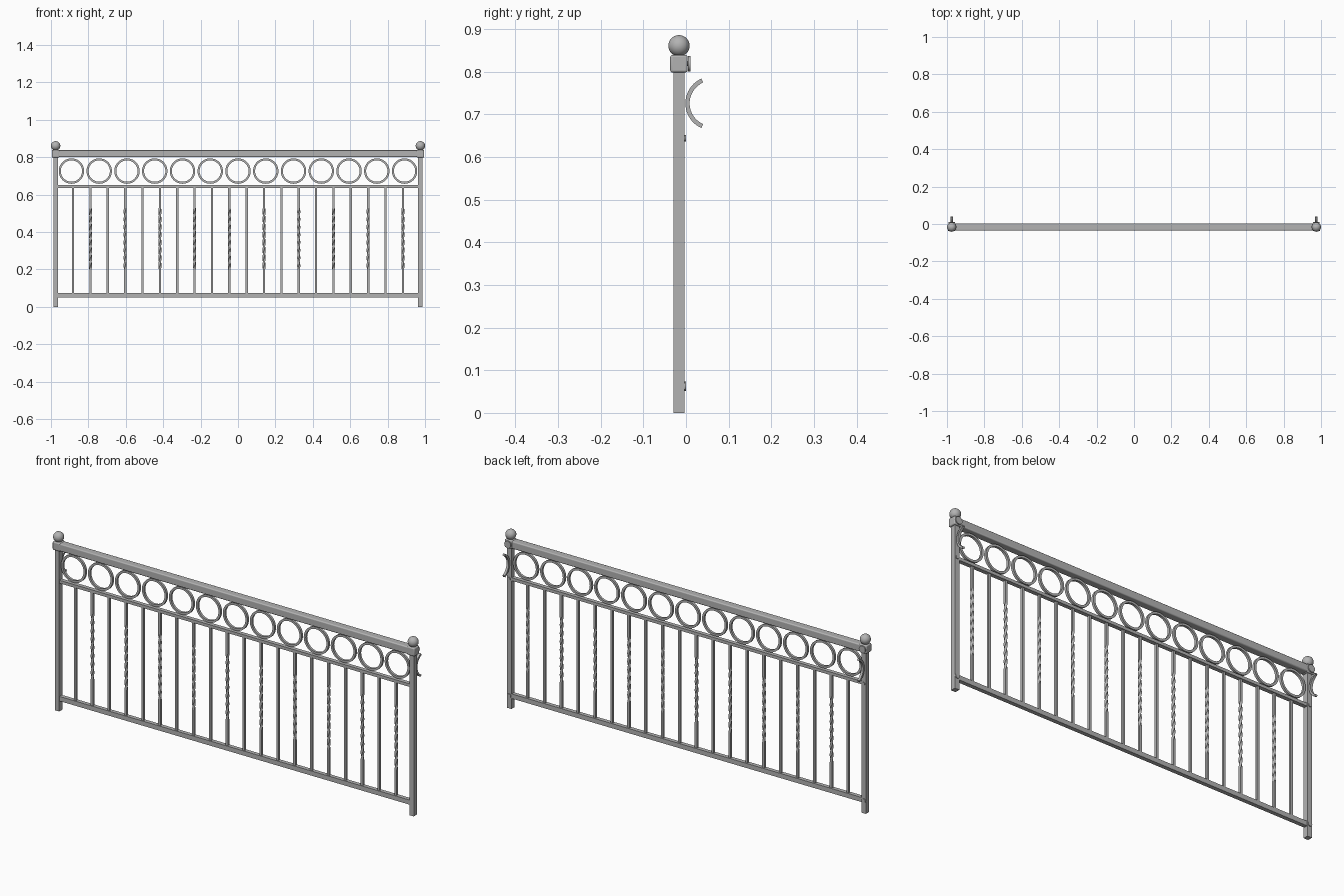
import bpy, bmesh
from math import cos, sin, pi, radians
from mathutils import Matrix, Vector

cube = bpy.data.objects.get("Cube")
if cube:
    bpy.data.objects.remove(cube)

metal = bpy.data.materials.new("grey_metal")
metal.use_nodes = True
GREY = (0.45, 0.45, 0.45, 1)
metal.diffuse_color = GREY
metal.node_tree.nodes["Principled BSDF"].inputs["Base Color"].default_value = GREY
metal.node_tree.nodes["Principled BSDF"].inputs["Roughness"].default_value = 0.6

Y = -0.0165          # centre plane of the railing
POST_X = 0.975
RING_Z = 0.726


def finish(bm, name, smooth=False, bevel=0):
    bmesh.ops.recalc_face_normals(bm, faces=bm.faces)
    mesh = bpy.data.meshes.new(name)
    bm.to_mesh(mesh)
    bm.free()
    mesh.materials.append(metal)
    ob = bpy.data.objects.new(name, mesh)
    bpy.context.collection.objects.link(ob)
    if bevel:
        mod = ob.modifiers.new("Bevel", "BEVEL")
        mod.width = bevel
        mod.segments = 3
    if smooth or bevel:
        bpy.ops.object.select_all(action="DESELECT")
        ob.select_set(True)
        bpy.context.view_layer.objects.active = ob
        bpy.ops.object.shade_smooth_by_angle(angle=radians(35))
    return ob


def box(name, centre, size, bevel=0):
    bm = bmesh.new()
    bmesh.ops.create_cube(bm, size=1, matrix=Matrix.Translation(centre) @ Matrix.Diagonal((*size, 1)))
    return finish(bm, name, bevel=bevel)


def disc(name, centre, radius, depth):
    """Short cylinder with its axis along y."""
    bm = bmesh.new()
    bmesh.ops.create_cone(bm, cap_ends=True, segments=20, radius1=radius, radius2=radius, depth=depth,
                          matrix=Matrix.Translation(centre) @ Matrix.Rotation(pi / 2, 4, "X"))
    return finish(bm, name, smooth=True)


def skin(bm, loops, closed=False):
    """Join consecutive four-sided sections with faces."""
    rows = [[bm.verts.new(p) for p in loop] for loop in loops]
    pairs = list(zip(rows, rows[1:]))
    if closed:
        pairs.append((rows[-1], rows[0]))
    else:
        bm.faces.new(rows[0])
        bm.faces.new(rows[-1])
    for a, b in pairs:
        for i in range(4):
            j = (i + 1) % 4
            bm.faces.new((a[i], a[j], b[j], b[i]))


def bent_bar(name, centre, outer, inner, width, start, end, steps, across_y=False):
    """Square bar bent into a ring or an arc, upright in the xz or yz plane."""
    closed = end - start > 359
    loops = []
    for k in range(steps if closed else steps + 1):
        a = radians(start + (end - start) * k / steps)
        loop = []
        for r, w in ((outer, -1), (outer, 1), (inner, 1), (inner, -1)):
            u, v = r * cos(a), w * width / 2
            loop.append(Vector(centre) + Vector((v, u, r * sin(a)) if across_y else (u, v, r * sin(a))))
        loops.append(loop)
    bm = bmesh.new()
    skin(bm, loops, closed)
    return finish(bm, name, smooth=True)


def baluster(name, x, twisted):
    """Square bar, optionally twisted along its middle."""
    heights = [0.07, 0.64]
    if twisted:
        heights[1:1] = [0.2 + 0.33 * k / 48 for k in range(49)]
    loops = []
    for z in heights:
        turn = 4 * pi * min(max((z - 0.2) / 0.33, 0), 1) if twisted else 0
        loops.append([(x + 0.0083 * cos(turn + pi / 4 + i * pi / 2),
                       Y + 0.0083 * sin(turn + pi / 4 + i * pi / 2), z) for i in range(4)])
    bm = bmesh.new()
    skin(bm, loops)
    return finish(bm, name)


# Rails
box("top_rail", (0, Y, 0.819), (1.94, 0.038, 0.037), bevel=0.005)
box("middle_rail", (0, Y, 0.644), (1.94, 0.02, 0.015))
box("bottom_rail", (0, Y, 0.0625), (1.94, 0.02, 0.023))

# Posts with collars, ball finials, bolts and rear hooks
for side, s in (("left", 1), ("right", -1)):
    x = s * POST_X
    box(side + "_post", (x, Y, 0.405), (0.024, 0.025, 0.81))
    box(side + "_collar", (x, Y, 0.819), (0.041, 0.041, 0.041), bevel=0.005)
    bm = bmesh.new()
    bmesh.ops.create_uvsphere(bm, u_segments=32, v_segments=20, radius=0.025,
                              matrix=Matrix.Translation((x, Y, 0.861)))
    finish(bm, side + "_ball_finial", smooth=True)
    disc(side + "_collar_bolt_stem", (x, 0.004, 0.819), 0.006, 0.008)
    disc(side + "_collar_bolt_head", (x, 0.0075, 0.819), 0.018, 0.005)
    disc(side + "_middle_bolt", (x, -0.003, 0.644), 0.008, 0.006)
    disc(side + "_bottom_bolt", (x, -0.003, 0.0625), 0.011, 0.006)
    bent_bar(side + "_hook", (x, 0.062, RING_Z), 0.0635, 0.0535, 0.012, 114, 246, 20, across_y=True)

# Row of rings below the top rail
for i in range(13):
    bent_bar(f"ring_{i + 1}", ((i - 6) * 0.1484, Y, RING_Z), 0.068, 0.057, 0.012, 0, 360, 40)

# Balusters, every second one twisted
for i in range(20):
    baluster(f"baluster_{i + 1}", (i - 9.5) * 0.0928, i % 2 == 1)
